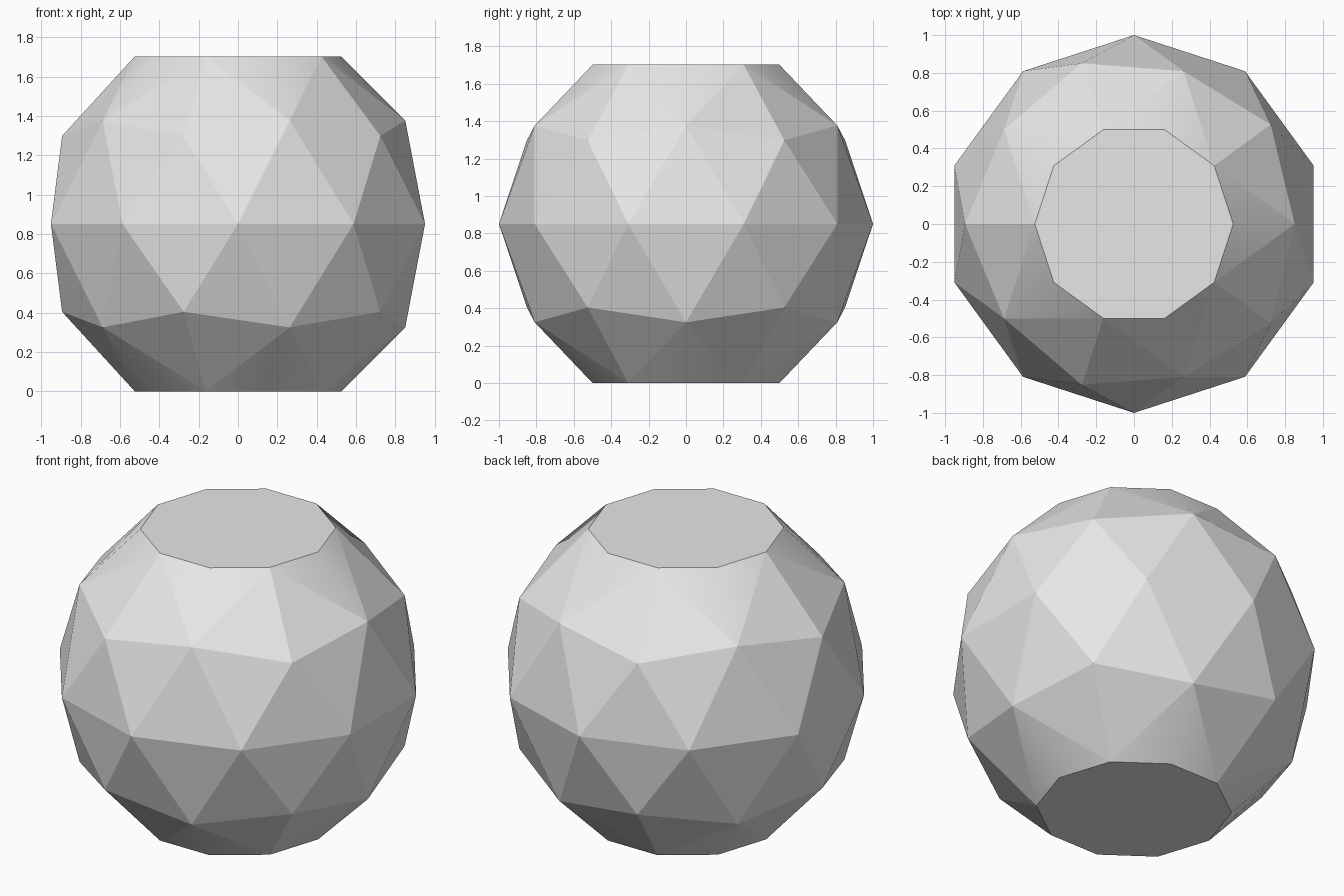
import bpy, bmesh
from math import sin, cos, pi, sqrt

old = bpy.data.objects.get("Cube")
if old:
    bpy.data.objects.remove(old, do_unlink=True)

# Heights of the faceted ball's vertex rings, on a unit sphere
CAP_Z, HIGH_Z, LOW_Z = 0.851, 0.526, 0.447
SIDES = 10
STEP = 2 * pi / SIDES

grey = bpy.data.materials.new("light_grey")
grey.use_nodes = True
grey.diffuse_color = (0.8, 0.8, 0.8, 1)
grey.node_tree.nodes["Principled BSDF"].inputs["Base Color"].default_value = (0.8, 0.8, 0.8, 1)

bm = bmesh.new()


def ring_vert(turn, z):
    """Vertex on the unit sphere, raised so the lower cap rests on the ground."""
    r = sqrt(1 - z * z)
    return bm.verts.new((r * cos(turn * STEP), r * sin(turn * STEP), z + CAP_Z))


def face(*verts, smooth=False):
    bm.faces.new(verts).smooth = smooth


# Equator ring, shared by both halves
equator = [ring_vert(k + 0.5, 0) for k in range(SIDES)]

for side in (1, -1):
    cap = [ring_vert(k, side * CAP_Z) for k in range(SIDES)]
    mid = [ring_vert(k, side * (LOW_Z if k % 2 else HIGH_Z)) for k in range(SIDES)]
    face(*cap)
    for k in range(SIDES):
        nxt = (k + 1) % SIDES
        # Band of triangles between equator and middle ring
        face(mid[k], equator[k - 1], equator[k])
        face(mid[k], equator[k], mid[nxt])
        if k % 2:
            # Flat facets beside each low point
            face(cap[k], mid[k - 1], mid[k])
            face(cap[k], mid[k], mid[nxt])
        else:
            # Softly folded kite below each even cap corner
            face(cap[k], cap[k - 1], mid[k], smooth=True)
            face(cap[k], mid[k], cap[nxt], smooth=True)

bmesh.ops.recalc_face_normals(bm, faces=bm.faces)
mesh = bpy.data.meshes.new("faceted_ball")
bm.to_mesh(mesh)
bm.free()
mesh.materials.append(grey)
ball = bpy.data.objects.new("faceted_ball", mesh)
bpy.context.collection.objects.link(ball)
